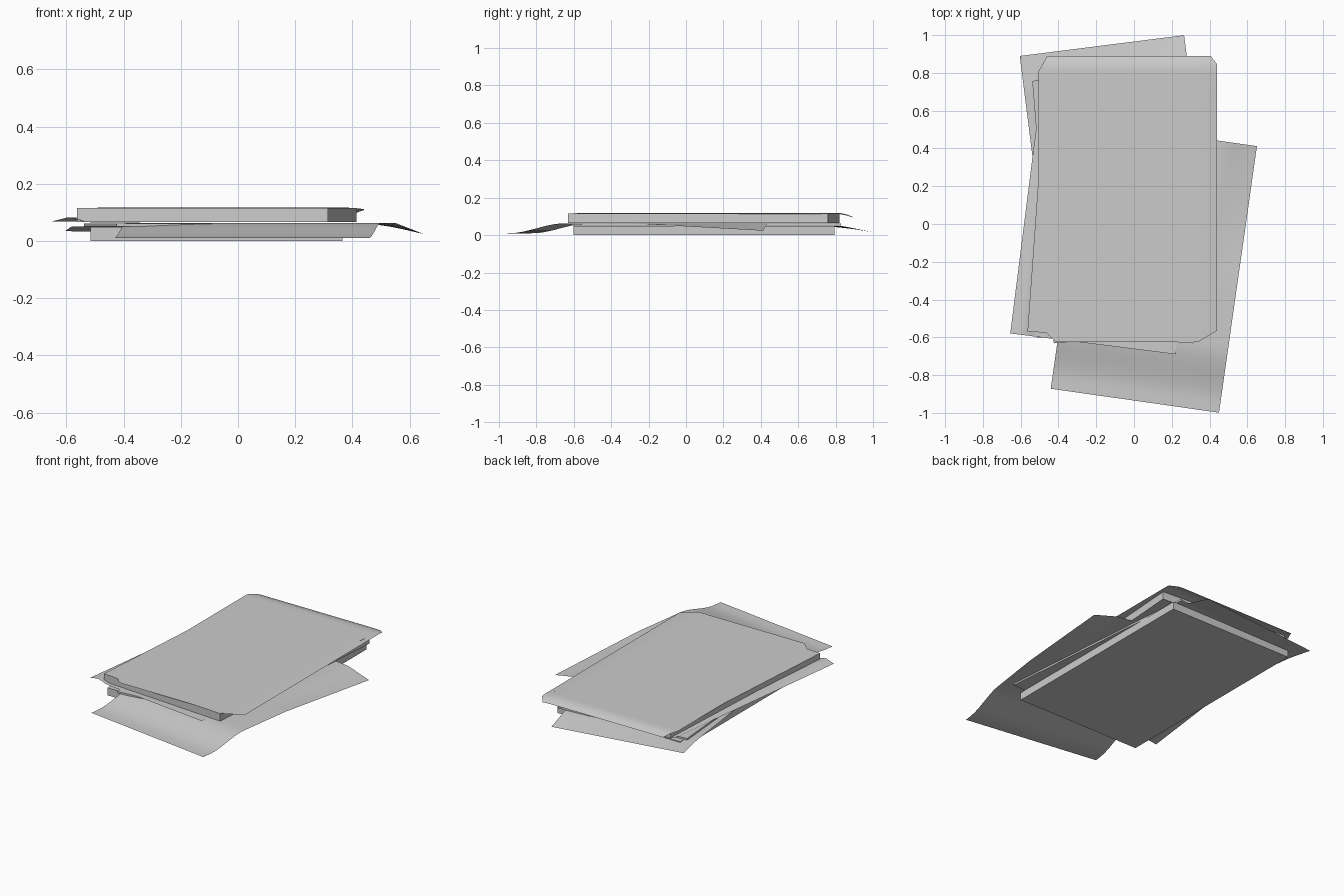
import bpy, bmesh
from math import radians
from mathutils import Vector

cube = bpy.data.objects.get("Cube")
if cube:
    bpy.data.objects.remove(cube, do_unlink=True)

paper = bpy.data.materials.new("pale_grey_paper")
paper.use_nodes = True
colour = (0.6, 0.6, 0.6, 1)
paper.diffuse_color = colour
paper.node_tree.nodes["Principled BSDF"].inputs["Base Color"].default_value = colour


def finish(name, bm, centre, angle, smooth):
    mesh = bpy.data.meshes.new(name)
    bm.to_mesh(mesh)
    bm.free()
    mesh.materials.append(paper)
    for p in mesh.polygons:
        p.use_smooth = smooth
    ob = bpy.data.objects.new(name, mesh)
    bpy.context.collection.objects.link(ob)
    ob.location = (centre[0], centre[1], 0)
    ob.rotation_euler.z = radians(angle)
    return ob


def ream(name, centre, size, angle, bottom, top):
    """A squared-off block of pages."""
    bm = bmesh.new()
    bmesh.ops.create_cube(bm, size=1)
    for v in bm.verts:
        v.co = (v.co.x * size[0], v.co.y * size[1], bottom + (v.co.z + 0.5) * (top - bottom))
    finish(name, bm, centre, angle, False)


def sheet(name, centre, size, angle, height, cuts=()):
    """A thin loose page, its height given as a function of its own u and v."""
    bm = bmesh.new()
    bmesh.ops.create_grid(bm, x_segments=30, y_segments=48, size=0.5)
    for v in bm.verts:
        v.co.x *= size[0]
        v.co.y *= size[1]
    for sx, sy, dx, dy in cuts:
        point = Vector((sx * size[0] / 2, sy * (size[1] / 2 - dy), 0))
        bmesh.ops.bisect_plane(bm, geom=bm.verts[:] + bm.edges[:] + bm.faces[:],
                               plane_co=point, plane_no=(sx * dy, sy * dx, 0), clear_outer=True)
    for v in bm.verts:
        v.co.z = height(v.co.x, v.co.y)
    finish(name, bm, centre, angle, True)


def ramp(a, b, t):
    return min(1, max(0, (t - a) / (b - a)))


def ease(a, b, t):
    t = ramp(a, b, t)
    return t * t * (3 - 2 * t)


# Page blocks, each turned a little differently
ream("bottom_page_block", (-0.075, 0.097), (0.88, 1.395), 0, 0, 0.049)
ream("middle_page_block", (-0.044, 0.099), (0.878, 1.394), 4.7, 0.051, 0.062)
ream("upper_page_block", (-0.075, 0.095), (0.88, 1.394), -4.1, 0.066, 0.115)

# Loose pages that stick out and droop between the blocks
sheet("back_loose_page", (-0.082, 0.25), (0.877, 1.4), 7.2,
      lambda u, v: 0.05 - ramp(0.53, 0.7, v) * (0.025 + 0.022 * u))
sheet("front_loose_page", (0.105, -0.23), (0.9, 1.425), -8.1,
      lambda u, v: 0.01 + 0.053 * ease(-0.66, -0.36, v)
      - 0.039 * ramp(0, 0.71, v) * ramp(0.28, 0.45, u))
sheet("left_loose_page", (-0.13, 0.06), (0.882, 1.4), -7.2,
      lambda u, v: 0.0645 + 0.018 * ease(-0.3, -0.38, u) - 0.015 * ease(-0.38, -0.441, u))

# Top page with clipped corners, sagging at the back and right
sheet("top_page", (-0.032, 0.133), (0.945, 1.514), 0,
      lambda u, v: 0.118 - 0.02 * ramp(0.69, 0.757, v) ** 1.5 - 0.006 * ramp(0.4, 0.47, u),
      cuts=((-1, -1, 0.09, 0.09), (1, -1, 0.1, 0.06), (1, 1, 0.035, 0.045), (-1, 1, 0.045, 0.08)))
